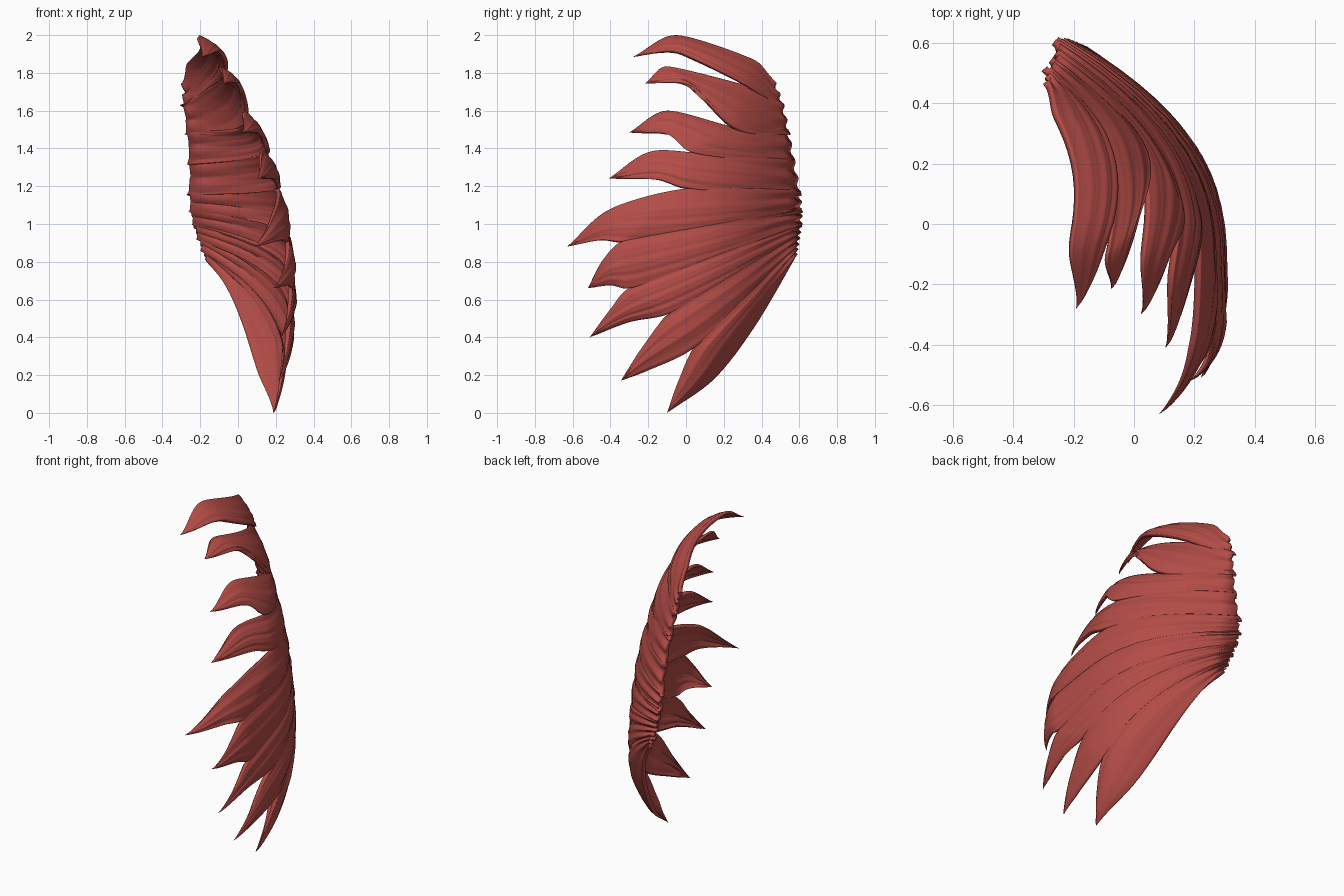
import bpy, bmesh, math, random
from mathutils import Vector

random.seed(4)
cube = bpy.data.objects.get("Cube")
if cube:
    bpy.data.objects.remove(cube)

red = bpy.data.materials.new("hair red")
red.use_nodes = True
red.diffuse_color = (0.45, 0.072, 0.062, 1)
red.node_tree.nodes["Principled BSDF"].inputs["Base Color"].default_value = red.diffuse_color

# Side-on (y, z) layout: points along the back edge, then the notches between locks
roots = [(.47, 1.75), (.51, 1.64), (.54, 1.5), (.57, 1.34), (.6, 1.18),
         (.61, 1.08), (.61, 1.0), (.6, .94), (.59, .88), (.58, .82)]
notches = [(.36, 1.87), (.33, 1.73), (.27, 1.51), (.03, 1.38), (.02, 1.19),
           (-.33, .91), (-.3, .66), (-.08, .53), (.05, .35), (.36, .45)]
# Each lock: upper belly, lower belly, tip, inward curl of the tip, sideways tilt
locks = [
    ((-.05, 2.0), (-.03, 1.91), (-.28, 1.885), .12, .07),
    ((-.1, 1.835), (.03, 1.73), (-.215, 1.745), .08, .06),
    ((-.1, 1.6), (-.1, 1.475), (-.3, 1.485), .1, .04),
    ((-.2, 1.38), (-.15, 1.235), (-.41, 1.24), .1, .03),
    ((-.4, 1.08), (-.45, .915), (-.63, .88), .19, 0),
    ((-.44, .81), (-.4, .675), (-.52, .66), .1, 0),
    ((-.4, .55), (-.3, .48), (-.51, .4), .05, 0),
    ((-.23, .35), (-.2, .225), (-.345, .17), .02, 0),
    ((-.04, .17), (.15, .18), (-.1, 0), 0, 0),
]
ROWS, COLS = 36, 40


def spline(points, t):
    """Smooth curve through the points that does not overshoot, t from 0 to 1."""
    p = [Vector(q) for q in points]
    s = t * (len(p) - 1)
    i = min(int(s), len(p) - 2)
    u = s - i

    def tangent(k):
        if k == 0 or k == len(p) - 1:
            return p[i + 1] - p[i]
        before, after = p[k] - p[k - 1], p[k + 1] - p[k]
        return (before + after).normalized() * min(before.length, after.length)

    near, far = tangent(i), tangent(i + 1)
    ease = u * u * (3 - 2 * u)
    return p[i].lerp(p[i + 1], ease) + near * u * (1 - u) ** 2 - far * u * u * (1 - u)


def shell(y, z):
    """Sideways position of the bowl-shaped hair surface."""
    back = max(0, y + .1) / .72
    return .287 - .235 * (z - .65) ** 2 - .5 * back ** 2.4


def make_lock(index, upper, lower, tip, curl, tilt):
    top = [roots[index], notches[index], upper, tip]
    low = [roots[index + 1], notches[index + 1], lower, tip]
    last = index == len(locks) - 1
    phase = random.uniform(0, 6)
    bm = bmesh.new()
    grid = []
    for r in range(ROWS + 1):
        t = r / ROWS
        a, b = spline(top, t), spline(low, t)
        overlap = 0 if last else .2 * max(0, 1 - 3 * t)
        row = []
        for c in range(COLS + 1):
            v = c / COLS
            y, z = a.lerp(b, v * (1 + overlap))
            # rounded lock with fine creases, both growing away from the root
            fade = (1 - t) ** .4 * min(1, .1 + 2.5 * t)
            bulge = .024 * math.sin(math.pi * v)
            crease = abs(math.sin(9 * v + phase + 2 * t)) + .4 * abs(math.sin(19 * v - phase + 3 * t))
            x = shell(y, z) + (bulge + .007 * crease) * fade - curl * t ** 3.5
            x += tilt * (v - .5) * math.sin(math.pi * t ** 1.5) - .06 * v ** 4 * overlap
            if last:
                x -= .09 * v ** 3 * math.sin(math.pi * t)
            y += .008 * math.sin(14 * v + phase) * max(0, 1 - 8 * t)
            row.append(bm.verts.new((x, y, z)))
        grid.append(row)
    for r in range(ROWS):
        for c in range(COLS):
            bm.faces.new((grid[r][c], grid[r + 1][c], grid[r + 1][c + 1], grid[r][c + 1]))
    bmesh.ops.remove_doubles(bm, verts=bm.verts, dist=.0004)
    bmesh.ops.recalc_face_normals(bm, faces=bm.faces)
    if sum(f.normal.x for f in bm.faces) < 0:
        bmesh.ops.reverse_faces(bm, faces=bm.faces)
    name = "hair_lock_%d" % (index + 1)
    mesh = bpy.data.meshes.new(name)
    bm.to_mesh(mesh)
    bm.free()
    mesh.materials.append(red)
    obj = bpy.data.objects.new(name, mesh)
    bpy.context.collection.objects.link(obj)
    # body toward the inner side, thinning out at the tip
    body = obj.vertex_groups.new(name="body")
    for vert in mesh.vertices:
        reach = (Vector(vert.co.yz) - Vector(tip)).length
        body.add([vert.index], min(1, .05 + reach / .3), "REPLACE")
    solid = obj.modifiers.new("body", "SOLIDIFY")
    solid.thickness = .024
    solid.offset = -1
    solid.vertex_group = body.name
    return obj


made = [make_lock(i, *lock) for i, lock in enumerate(locks)]

# Smooth strands with crisp rims
bpy.ops.object.select_all(action="DESELECT")
for obj in made:
    obj.select_set(True)
bpy.context.view_layer.objects.active = made[0]
bpy.ops.object.shade_smooth_by_angle(angle=math.radians(50))
